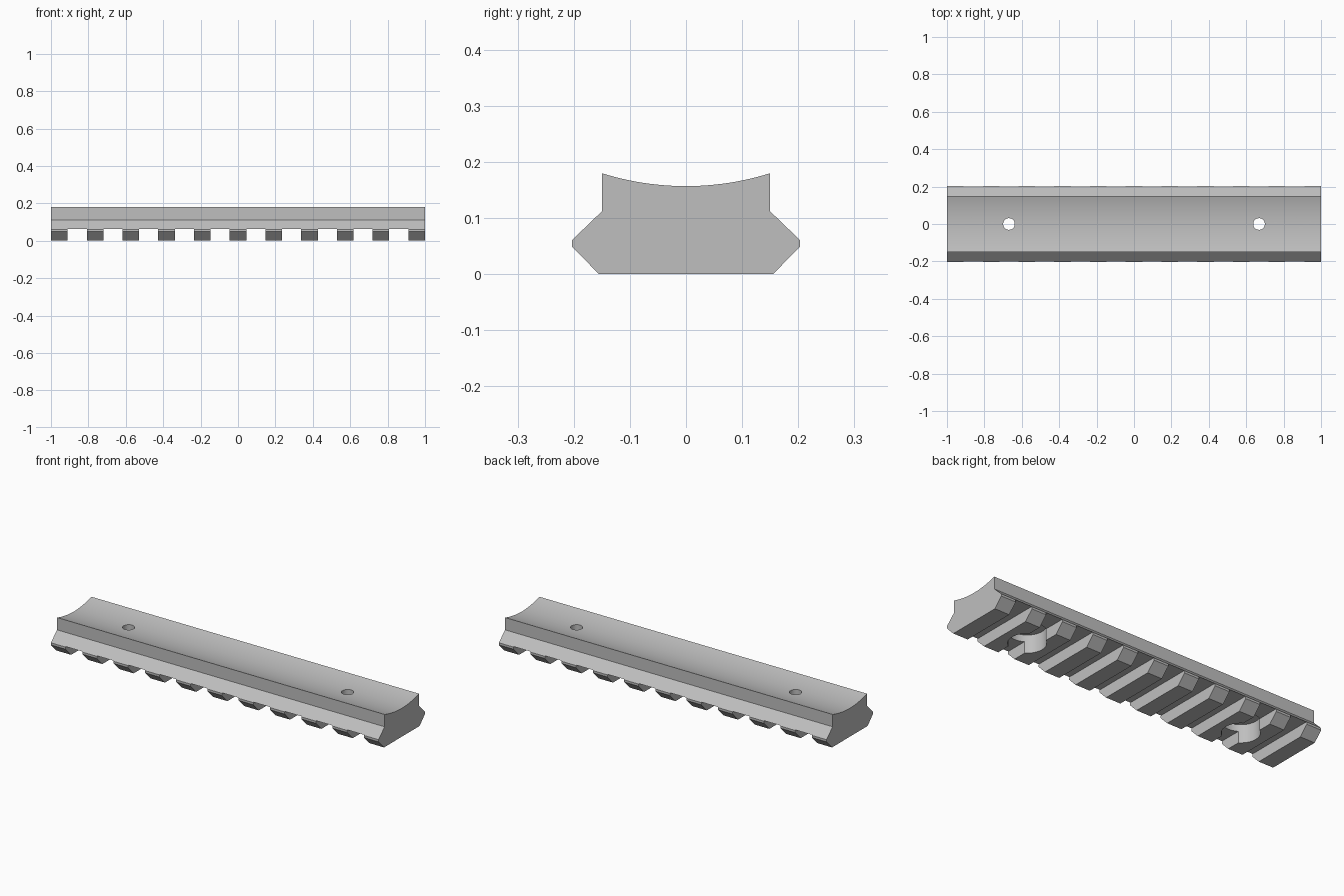
import bpy
import bmesh
import math
from mathutils import Matrix, Vector

cube = bpy.data.objects.get("Cube")
if cube:
    bpy.data.objects.remove(cube, do_unlink=True)

PITCH = 0.191
SLOT_WIDTH = 0.102
SLOT_TOP = 0.063
HOLE_X = 3.5 * PITCH

grey = bpy.data.materials.new("rail_grey")
grey.use_nodes = True
colour = (0.52, 0.52, 0.52, 1)
grey.diffuse_color = colour
grey.node_tree.nodes["Principled BSDF"].inputs["Base Color"].default_value = colour


def make_object(name, bm):
    bmesh.ops.recalc_face_normals(bm, faces=bm.faces)
    mesh = bpy.data.meshes.new(name)
    bm.to_mesh(mesh)
    bm.free()
    mesh.materials.append(grey)
    obj = bpy.data.objects.new(name, mesh)
    bpy.context.collection.objects.link(obj)
    return obj


def cylinders(name, radius, bottom, top):
    """A matching pair of upright cylinders at the screw positions."""
    bm = bmesh.new()
    for x in (-HOLE_X, HOLE_X):
        bmesh.ops.create_cone(
            bm, cap_ends=True, segments=48, radius1=radius, radius2=radius,
            depth=top - bottom,
            matrix=Matrix.Translation((x, 0, (top + bottom) / 2)))
    return make_object(name, bm)


# Rail body: half profile with a concave saddle on top, mirrored and extruded
half = [(0.155, 0), (0.203, 0.049), (0.203, 0.061), (0.15, 0.112)]
saddle_radius = 0.5
edge_angle = math.asin(0.15 / saddle_radius)
steps = 24
for i in range(steps + 1):
    a = edge_angle * (1 - 2 * i / steps)
    half.append((saddle_radius * math.sin(a),
                 0.157 + saddle_radius * (1 - math.cos(a))))
profile = half + [(-y, z) for y, z in reversed(half[:4])]

bm = bmesh.new()
end = bm.faces.new([bm.verts.new((-1, y, z)) for y, z in profile])
side = bmesh.ops.extrude_face_region(bm, geom=[end])["geom"]
bmesh.ops.translate(bm, vec=Vector((2, 0, 0)),
                    verts=[v for v in side if isinstance(v, bmesh.types.BMVert)])
rail = make_object("mounting_rail", bm)

# Cross slots along the underside
bm = bmesh.new()
for i in range(10):
    place = Matrix.Translation(((i - 4.5) * PITCH, 0, SLOT_TOP - 0.1))
    bmesh.ops.create_cube(
        bm, size=1, matrix=place @ Matrix.Diagonal((SLOT_WIDTH, 0.6, 0.2, 1)))
slots = make_object("slot_cutter", bm)

# Screw holes and wider recesses for the screw heads
recesses = cylinders("recess_cutter", 0.094, -0.1, 0.1)
holes = cylinders("hole_cutter", 0.031, -0.2, 0.4)

cutters = (slots, recesses, holes)
bpy.context.view_layer.objects.active = rail
for cutter in cutters:
    mod = rail.modifiers.new(cutter.name, "BOOLEAN")
    mod.operation = "DIFFERENCE"
    mod.solver = "EXACT"
    mod.object = cutter
    bpy.ops.object.modifier_apply(modifier=mod.name)
for cutter in cutters:
    bpy.data.objects.remove(cutter, do_unlink=True)

# Smooth curved surfaces, keep machined edges crisp
bpy.ops.object.select_all(action="DESELECT")
rail.select_set(True)
bpy.ops.object.shade_smooth_by_angle(angle=math.radians(25))
